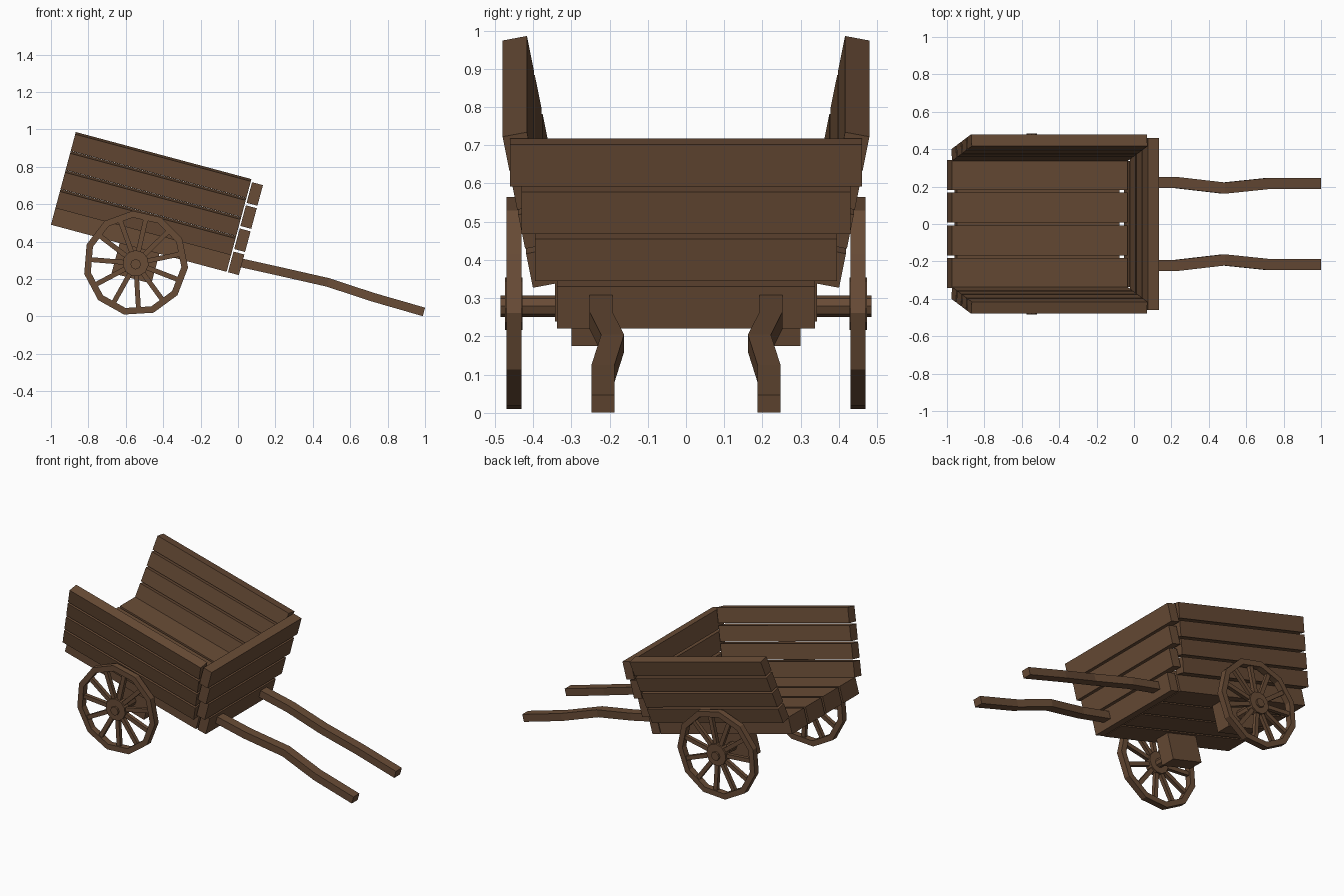
import bpy, bmesh
from math import radians, sin, cos, pi, atan2
from mathutils import Matrix, Vector

if "Cube" in bpy.data.objects:
    bpy.data.objects.remove(bpy.data.objects["Cube"], do_unlink=True)

wood = bpy.data.materials.new("brown_wood")
wood.use_nodes = True
WOOD = (0.14, 0.072, 0.037, 1)
wood.diffuse_color = WOOD
wood.node_tree.nodes["Principled BSDF"].inputs["Base Color"].default_value = WOOD

# The cart bed is tilted: its own frame starts at the lower rear edge
TILT = radians(15)
BED = Matrix.Translation((-1.0, 0, 0.49)) @ Matrix.Rotation(TILT, 4, 'Y')


def finish(name, bm):
    bmesh.ops.recalc_face_normals(bm, faces=bm.faces)
    mesh = bpy.data.meshes.new(name)
    bm.to_mesh(mesh)
    bm.free()
    mesh.materials.append(wood)
    obj = bpy.data.objects.new(name, mesh)
    bpy.context.collection.objects.link(obj)
    return obj


def add_box(bm, size, matrix):
    bmesh.ops.create_cube(bm, size=1, matrix=matrix @ Matrix.Diagonal((*size, 1)))


def box(name, size, matrix):
    bm = bmesh.new()
    add_box(bm, size, matrix)
    return finish(name, bm)


def at(x, y, z):
    return Matrix.Translation((x, y, z))


def add_prism(bm, radius, depth, sides, matrix):
    bmesh.ops.create_cone(bm, cap_ends=True, segments=sides, radius1=radius,
                          radius2=radius, depth=depth,
                          matrix=matrix @ Matrix.Rotation(pi / 2, 4, 'X'))


LENGTH = 0.972

# Floor: four thick planks held together by a hidden core
for i in range(4):
    box(f"floor_plank_{i + 1}", (LENGTH, 0.16, 0.105),
        BED @ at(LENGTH / 2, (i - 1.5) * 0.175, 0.0525))
box("floor_core", (0.9, 0.62, 0.05), BED @ at(0.485, 0, 0.05))

# Front wall: four boards, wider towards the top
for i, half in enumerate((0.337, 0.395, 0.43, 0.46)):
    box(f"front_board_{i + 1}", (0.06, half * 2, 0.114),
        BED @ at(LENGTH + 0.038, 0, 0.057 + i * 0.128))

# Side walls: four flared planks each
FLARE = atan2(0.08, 0.412)
for side, s in (("left", 1), ("right", -1)):
    wall = BED @ at(0, s * 0.4, 0.09) @ Matrix.Rotation(-s * FLARE, 4, 'X')
    for i in range(4):
        box(f"side_plank_{side}_{i + 1}", (LENGTH, 0.065, 0.094),
            wall @ at(LENGTH / 2, -s * 0.0325, 0.049 + i * 0.1075))

# Running gear: axle blocks, axle stubs and spoked wheels
SIDES = 11
RADIUS, RIM, WIDTH = 0.281, 0.036, 0.04
START = radians(-86.5)


def wheel(name, y):
    bm = bmesh.new()
    rings = []
    for i in range(SIDES):
        a = START + (i + 0.5) * 2 * pi / SIDES
        rings.append([bm.verts.new((r * cos(a), w, r * sin(a)))
                      for r, w in ((RADIUS, -WIDTH / 2), (RADIUS, WIDTH / 2),
                                   (RADIUS - RIM, WIDTH / 2), (RADIUS - RIM, -WIDTH / 2))])
    for i in range(SIDES):
        a, b = rings[i], rings[(i + 1) % SIDES]
        for k in range(4):
            n = (k + 1) % 4
            bm.faces.new((a[k], a[n], b[n], b[k]))
    for i in range(SIDES):
        turn = Matrix.Rotation(-(START + i * 2 * pi / SIDES), 4, 'Y')
        add_box(bm, (0.2, 0.024, 0.026), turn @ at(0.145, 0, 0))
    add_prism(bm, 0.07, 0.046, SIDES, Matrix.Identity(4))
    finish(name, bm).location = (-0.547, y, 0.284)


for side, s in (("left", 1), ("right", -1)):
    wheel(f"wheel_{side}", s * 0.45)
    box(f"axle_block_{side}", (0.22, 0.1, 0.17), BED @ at(0.49, s * 0.25, -0.08))
    bm = bmesh.new()
    add_prism(bm, 0.028, 0.26, 8, at(-0.547, s * 0.355, 0.279))
    finish(f"axle_{side}", bm)

# Pull handles: a square bar swept along a bent path
PATH = [(0.0, 0.222, 0.29), (0.22, 0.222, 0.241), (0.48, 0.192, 0.182),
        (0.72, 0.217, 0.103), (0.994, 0.217, 0.024)]
UP = Vector((sin(TILT), 0, cos(TILT))) * 0.0235
for side, s in (("left", 1), ("right", -1)):
    bm = bmesh.new()
    rings = []
    for x, y, z in PATH:
        rings.append([bm.verts.new(Vector((x, s * y + dy * 0.03, z)) + UP * dz)
                      for dy, dz in ((-1, -1), (1, -1), (1, 1), (-1, 1))])
    for a, b in zip(rings, rings[1:]):
        for k in range(4):
            n = (k + 1) % 4
            bm.faces.new((a[k], a[n], b[n], b[k]))
    bm.faces.new(rings[0])
    bm.faces.new(rings[-1])
    finish(f"handle_{side}", bm)
